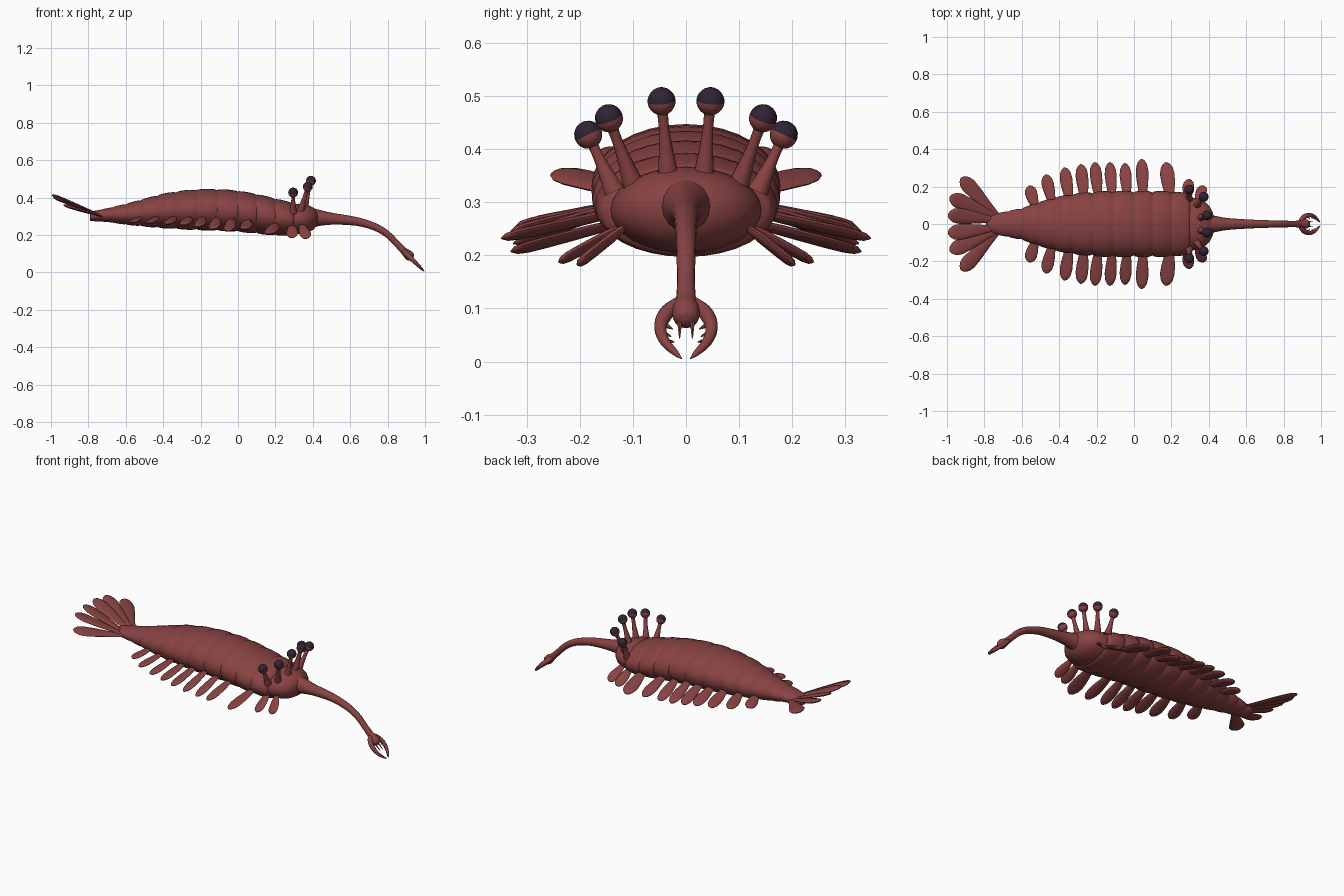
import bpy, bmesh, math
from mathutils import Vector

if "Cube" in bpy.data.objects:
    bpy.data.objects.remove(bpy.data.objects["Cube"])


def material(name, rgb):
    m = bpy.data.materials.new(name)
    m.diffuse_color = (*rgb, 1)
    m.use_nodes = True
    m.node_tree.nodes["Principled BSDF"].inputs["Base Color"].default_value = m.diffuse_color
    return m


RED = material("shell red", (0.25, 0.055, 0.055))
DARK = material("eye dark", (0.03, 0.017, 0.032))


def add_object(name, bm, mats, angle=50):
    bmesh.ops.recalc_face_normals(bm, faces=bm.faces)
    me = bpy.data.meshes.new(name)
    bm.to_mesh(me)
    bm.free()
    for m in mats:
        me.materials.append(m)
    ob = bpy.data.objects.new(name, me)
    bpy.context.collection.objects.link(ob)
    bpy.ops.object.select_all(action='DESELECT')
    ob.select_set(True)
    bpy.context.view_layer.objects.active = ob
    bpy.ops.object.shade_smooth_by_angle(angle=math.radians(angle))
    return ob


def loft(name, rings, angle=50):
    """Skin a list of equal rings and cap both ends."""
    bm = bmesh.new()
    vs = [[bm.verts.new(p) for p in r] for r in rings]
    n = len(rings[0])
    for a, b in zip(vs, vs[1:]):
        for i in range(n):
            j = (i + 1) % n
            bm.faces.new((a[i], a[j], b[j], b[i]))
    bm.faces.new(vs[0])
    bm.faces.new(vs[-1])
    return add_object(name, bm, [RED], angle)


def lerp_table(table, x):
    for a, b in zip(table, table[1:]):
        if x <= b[0]:
            t = max(0, (x - a[0]) / (b[0] - a[0]))
            return [p + (q - p) * t for p, q in zip(a[1:], b[1:])]
    return list(table[-1][1:])


def smooth_path(pts, steps=5):
    """Catmull-Rom through (x, y, z, radius) points."""
    p = [Vector(q) for q in pts]
    p = [2 * p[0] - p[1]] + p + [2 * p[-1] - p[-2]]
    out = []
    for i in range(1, len(p) - 2):
        a, b, c, d = p[i - 1:i + 3]
        for k in range(steps):
            t = k / steps
            out.append(0.5 * (2 * b + (c - a) * t + (2 * a - 5 * b + 4 * c - d) * t * t
                              + (3 * b - a - 3 * c + d) * t ** 3))
    return out + [p[-2]]


def tube(name, pts, sides=12, steps=5):
    path = smooth_path(pts, steps)
    rings = []
    for i, q in enumerate(path):
        d = (path[min(i + 1, len(path) - 1)] - path[max(i - 1, 0)]).xyz.normalized()
        ref = Vector((0, 1, 0)) if abs(d.y) < 0.9 else Vector((1, 0, 0))
        u = d.cross(ref).normalized()
        v = d.cross(u)
        r = max(q.w, 0.0008)
        rings.append([q.xyz + r * (u * math.cos(a) + v * math.sin(a))
                      for a in (2 * math.pi * k / sides for k in range(sides))])
    return loft(name, rings)


def blade(name, base, tip, width, thick, across, shape):
    """Thin leaf with a lens section; shape lists (position, width factor)."""
    base, tip = Vector(base), Vector(tip)
    d = (tip - base).normalized()
    w = Vector(across)
    w = (w - d * w.dot(d)).normalized()
    n = d.cross(w)
    rings = []
    for t, f in shape:
        c = base.lerp(tip, t)
        rings.append([c + w * math.cos(a) * f * width / 2
                      + n * math.sin(a) * thick / 2 * min(1, f * 1.5)
                      for a in (math.pi * k / 6 for k in range(12))])
    return loft(name, rings)


# segmented trunk: x, half width, top z, bottom z
TRUNK = [(-0.79, .045, .325, .275), (-.7, .064, .343, .27), (-.6, .085, .367, .255),
         (-.5, .12, .395, .245), (-.4, .148, .422, .236), (-.3, .165, .438, .23),
         (-.2, .174, .447, .225), (-.1, .177, .446, .222), (0, .177, .438, .217),
         (.1, .177, .42, .207), (.2, .175, .396, .197), (.32, .162, .365, .198)]
SEAMS = [-.79, -.74, -.67, -.6, -.52, -.43, -.33, -.22, -.11, 0, .1, .2, .3]
PROFILE = [(0, .945), (.05, .975), (.25, 1), (.6, 1.005), (.85, .985), (.97, .955)]


def oval(x, w, top, bot, s=1, n=32):
    c, h = (top + bot) / 2, (top - bot) / 2
    return [Vector((x, s * w * math.cos(a), c + s * h * math.sin(a)))
            for a in (2 * math.pi * k / n for k in range(n))]


rings = []
for x0, x1 in zip(SEAMS, SEAMS[1:]):
    for t, s in PROFILE:
        x = x0 + (x1 - x0) * t
        rings.append(oval(x, *lerp_table(TRUNK, x), s))
rings.append(oval(.305, .12, .345, .215))
loft("segmented_trunk", rings, 70)

# head dome in front of the trunk
HEAD = [(.27, .14, .36, .205), (.31, .142, .367, .204), (.35, .134, .366, .207),
        (.38, .118, .358, .215), (.405, .093, .345, .23), (.42, .065, .33, .25),
        (.427, .04, .318, .265)]
loft("head", [oval(*h) for h in HEAD], 70)

# trunk-like feeding arm
tube("feeding_arm", [(.40, 0, .292, .052), (.44, 0, .291, .042), (.5, 0, .287, .032),
                     (.58, 0, .28, .026), (.66, 0, .267, .022), (.74, 0, .24, .0195),
                     (.8, 0, .203, .018), (.85, 0, .153, .017), (.885, 0, .117, .019),
                     (.91, 0, .095, .026), (.925, 0, .079, .022), (.932, 0, .072, .008)], 16)


# claw at the end of the arm: d runs along the claw, y across it
def claw_point(d, y, r):
    return (.88 + .70 * d, y, .12 - .69 * d, r)


for s, side in ((1, "left"), (-1, "right")):
    tube(f"{side}_pincer", [claw_point(d, s * y, r) for d, y, r in
                            ((.01, .010, .012), (.035, .033, .014), (.065, .046, .013),
                             (.095, .047, .011), (.125, .037, .009), (.15, .02, .006),
                             (.166, .008, .001))], 10, 4)
    for k, (d, y, e, yi) in enumerate(((.045, .012, .11, .012), (.07, .045, .085, .025),
                                       (.095, .046, .105, .028), (.118, .04, .12, .022))):
        tube(f"{side}_claw_tooth_{k}", [claw_point(d, s * y, .005),
                                        claw_point((d + e) / 2, s * (y + yi) / 2, .004),
                                        claw_point(e, s * yi, .001)], 6, 2)

# six stalked eyes, dark on the outer half
EYES = [((.355, .033, .345), (.39, .046, .49)), ((.335, .098, .33), (.373, .145, .458)),
        ((.295, .135, .32), (.295, .184, .427))]
for s, side in ((1, "left"), (-1, "right")):
    for k, (b, e) in enumerate(EYES):
        b, e = (Vector((p[0], s * p[1], p[2])) for p in (b, e))
        path = [(*b.lerp(e, t), r) for t, r in
                ((0, .021), (.3, .015), (.6, .0105), (.82, .0105), (.97, .013))]
        tube(f"{side}_eye_stalk_{k}", path, 10, 3)
        bm = bmesh.new()
        bmesh.ops.create_uvsphere(bm, u_segments=16, v_segments=12, radius=.0265)
        for f in bm.faces:
            f.material_index = int(f.calc_center_median().z > -.001)
        ob = add_object(f"{side}_eye_{k}", bm, [RED, DARK])
        ob.location = e
        ob.rotation_euler = (e - b).to_track_quat('Z', 'Y').to_euler()

# swimming flaps along both sides: base x, tip x, tip y, tip z, width
FLAPS = [(.34, .37, .205, .182, .06), (.285, .293, .24, .187, .062),
         (.195, .17, .33, .207, .078), (.05, .04, .348, .232, .068),
         (-.035, -.05, .325, .222, .064), (-.115, -.13, .33, .232, .064),
         (-.19, -.21, .33, .245, .066), (-.265, -.285, .32, .255, .068),
         (-.345, -.372, .302, .26, .068), (-.435, -.473, .265, .265, .066),
         (-.525, -.562, .205, .27, .066)]
FLAP_SHAPE = [(0, .5), (.25, .75), (.5, .95), (.7, 1), (.85, .85), (.95, .52), (1, .1)]
for s, side in ((1, "left"), (-1, "right")):
    for k, (bx, tx, ty, tz, w) in enumerate(FLAPS):
        half, top, bot = lerp_table(TRUNK, bx)
        by = half * .72
        bz = bot + (top - bot) * .32
        blade(f"{side}_flap_{k}", (bx, s * by, bz), (tx, s * ty, tz), w, .018,
              (1, 0, .18), FLAP_SHAPE)

# tail fan, three blades each side
FAN = [(.018, -.995, .05, .415, .085), (.03, -.985, .145, .402, .085),
       (.035, -.925, .247, .358, .085)]
FAN_SHAPE = [(0, .3), (.3, .55), (.6, .88), (.8, 1), (.9, .85), (.97, .5), (1, .1)]
for s, side in ((1, "left"), (-1, "right")):
    for k, (by, tx, ty, tz, w) in enumerate(FAN):
        blade(f"{side}_tail_blade_{k}", (-.72, s * by, .298), (tx, s * ty, tz), w, .018,
              (.3 * s, 1, 0) if k < 2 else (1, .5 * s, -.35), FAN_SHAPE)
